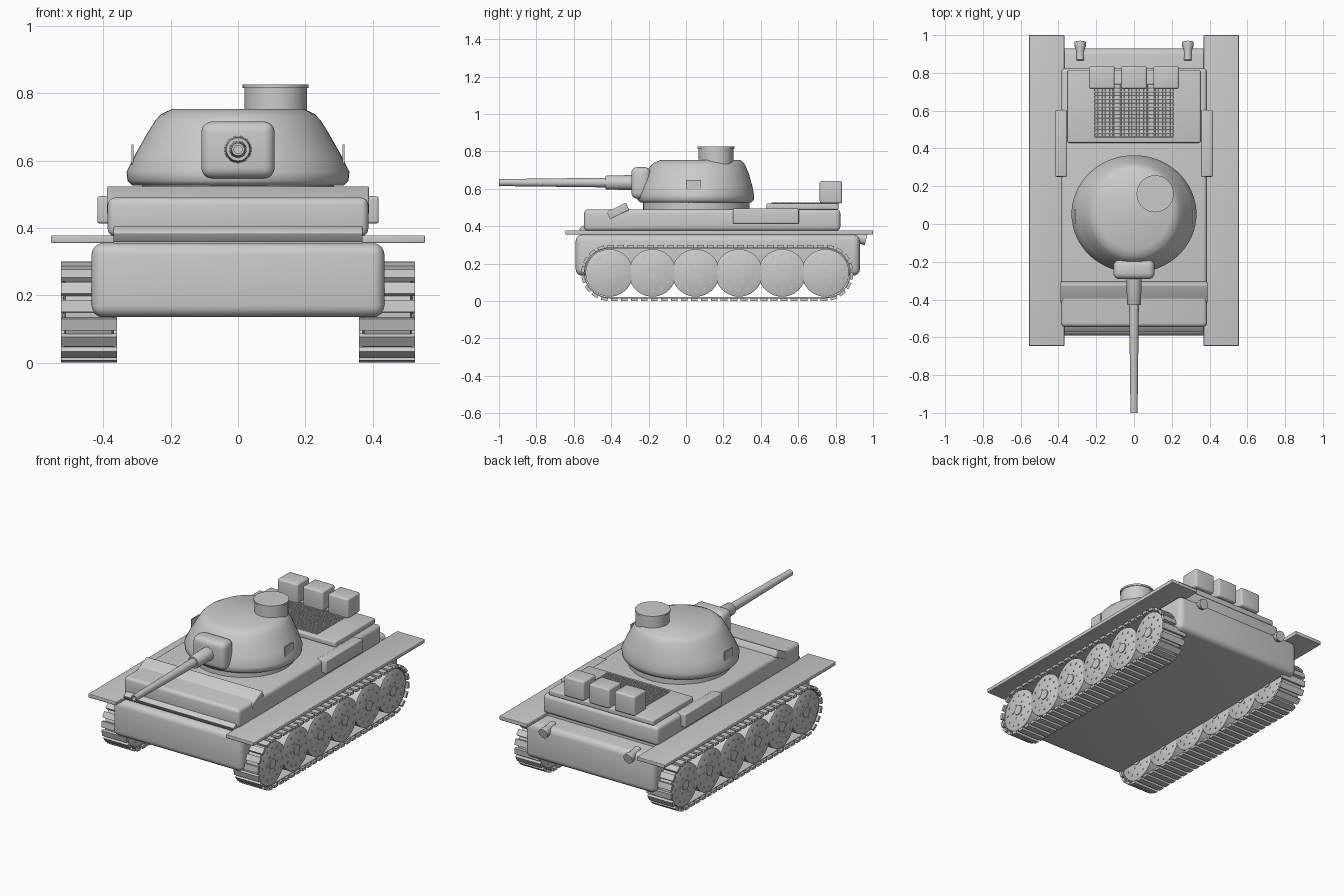
import bpy, bmesh
from math import pi, sin, cos, radians
from mathutils import Matrix, Vector

cube = bpy.data.objects.get("Cube")
if cube:
    bpy.data.objects.remove(cube)

grey = bpy.data.materials.new("plain_grey")
grey.use_nodes = True
grey.diffuse_color = (0.6, 0.6, 0.6, 1)
grey.node_tree.nodes["Principled BSDF"].inputs["Base Color"].default_value = (0.6, 0.6, 0.6, 1)


def finish(name, bm, mirror=False, angle=35):
    """Turn a bmesh into a shaded object, optionally mirrored across x."""
    bmesh.ops.recalc_face_normals(bm, faces=bm.faces)
    mesh = bpy.data.meshes.new(name)
    bm.to_mesh(mesh)
    bm.free()
    mesh.materials.append(grey)
    ob = bpy.data.objects.new(name, mesh)
    bpy.context.collection.objects.link(ob)
    if mirror:
        ob.modifiers.new("mirror", "MIRROR").use_mirror_merge = False
    bpy.ops.object.select_all(action="DESELECT")
    ob.select_set(True)
    bpy.context.view_layer.objects.active = ob
    bpy.ops.object.shade_smooth_by_angle(angle=radians(angle))
    return ob


def box(name, x, y, z, bevel=0, tilt=0, mirror=False):
    """Box from (min, max) ranges, rounded and tilted about x."""
    bm = bmesh.new()
    bmesh.ops.create_cube(bm, size=1)
    size = Vector([r[1] - r[0] for r in (x, y, z)])
    bmesh.ops.scale(bm, verts=bm.verts, vec=size)
    if bevel:
        bmesh.ops.bevel(bm, geom=bm.edges[:], offset=bevel, segments=4,
                        profile=0.5, affect="EDGES")
    mid = Vector([(r[0] + r[1]) / 2 for r in (x, y, z)])
    bm.transform(Matrix.Translation(mid) @ Matrix.Rotation(radians(tilt), 4, "X"))
    return finish(name, bm, mirror)


def add_loft(bm, rings, matrix, seg):
    """Skin elliptical rings (height, rx, ry, y offset) and cap both ends."""
    loops = []
    for h, rx, ry, cy in rings:
        loops.append([bm.verts.new(matrix @ Vector((rx * cos(2 * pi * i / seg),
                      ry * sin(2 * pi * i / seg) + cy, h))) for i in range(seg)])
    for a, b in zip(loops, loops[1:]):
        for i in range(seg):
            j = (i + 1) % seg
            bm.faces.new((a[i], a[j], b[j], b[i]))
    bm.faces.new(loops[0])
    bm.faces.new(loops[-1])


def lathe(name, profile, place, turn=Matrix(), seg=48, mirror=False):
    """Round part from (height, radius) pairs."""
    bm = bmesh.new()
    add_loft(bm, [(h, r, r, 0) for h, r in profile],
             Matrix.Translation(place) @ turn, seg)
    return finish(name, bm, mirror)


# Hull
box("lower_hull", (-.435, .435), (-.59, .93), (.135, .355), .035)
box("hull_filler", (-.37, .37), (-.53, .8), (.34, .4))
box("upper_hull", (-.387, .387), (-.545, .825), (.375, .49), .022)
box("front_slab", (-.389, .389), (-.42, -.307), (.46, .503), .006, 26)
box("lower_front_slab", (-.37, .37), (-.565, -.525), (.365, .4), .004, 35)
box("fender", (.368, .555), (-.645, 1), (.355, .378), .004, mirror=True)
box("side_box", (.355, .418), (.25, .603), (.413, .494), .008, mirror=True)

# Engine deck, grille and stowage
box("engine_deck", (-.352, .352), (.43, .815), (.488, .522), .008)
bm = bmesh.new()
for i in range(15):
    add_loft(bm, [(-.21, .004, .004, 0), (.21, .004, .004, 0)],
             Matrix.Translation((0, .46 + i * .02, .524)) @ Matrix.Rotation(pi / 2, 4, "Y"), 6)
for i in range(22):
    add_loft(bm, [(-.14, .003, .003, 0), (.14, .003, .003, 0)],
             Matrix.Translation((i * .02 - .21, .6, .523)) @ Matrix.Rotation(pi / 2, 4, "X"), 6)
finish("deck_grille", bm)
for i in (-1, 0, 1):
    box("stowage_box", (i * .17 - .068, i * .17 + .068), (.715, .835), (.522, .642), .012)

# Exhaust pipes
lathe("exhaust", [(0, .02), (.06, .022), (.075, .03), (.1, .03)], (.285, .866, .352),
      Matrix.Rotation(radians(-104), 4, "X"), 24, True)

# Turret
lathe("turret_ring", [(.48, .285), (.535, .285)], (0, .055, 0))
bm = bmesh.new()
add_loft(bm, [(.526, .315, .297, .052), (.54, .328, .31, .052), (.567, .331, .311, .053),
              (.62, .304, .296, .057), (.68, .27, .275, .061), (.72, .245, .256, .064),
              (.738, .228, .241, .068), (.753, .196, .215, .078)], Matrix(), 64)
finish("turret", bm, angle=50)
lathe("cupola", [(.72, .093), (.815, .093), (.815, .098), (.826, .098)], (.112, .16, 0))
box("turret_side_plate", (.311, .317), (0, .08), (.575, .647), mirror=True)

# Gun
box("mantlet", (-.109, .109), (-.292, -.19), (.547, .716), .032)
forward = Matrix.Rotation(pi / 2, 4, "X")
lathe("gun_sleeve", [(.25, .041), (.425, .037), (.43, .034)], (0, 0, .633), forward, 32)
lathe("gun_barrel", [(.4, .026), (.97, .019), (1, .019), (1, .012), (.93, .012)],
      (0, 0, .633), forward, 32)

# Running gear
AXLE_Z, FIRST, LAST, COUNT = .15, -.41, .745, 6
ARC, RUN = .142 * pi, LAST - FIRST
LENGTH = 2 * (ARC + RUN)


def track_point(s, offset):
    """Point on the track loop at distance s, and the outward angle there."""
    if s < RUN:
        y, a = LAST - s, pi / 2
    elif s < RUN + ARC:
        y, a = FIRST, pi / 2 + (s - RUN) / ARC * pi
    elif s < 2 * RUN + ARC:
        y, a = FIRST + s - RUN - ARC, -pi / 2
    else:
        y, a = LAST, -pi / 2 + (s - 2 * RUN - ARC) / ARC * pi
    return y + offset * cos(a), AXLE_Z + offset * sin(a), a


# Wheels with hubs and bolts on both faces
bm = bmesh.new()
sideways = Matrix.Rotation(pi / 2, 4, "Y")
for w in range(COUNT):
    y = FIRST + w * RUN / (COUNT - 1)
    centre = Matrix.Translation((.443, y, AXLE_Z))
    add_loft(bm, [(-.074, .12, .12, 0), (-.07, .127, .127, 0),
                  (.07, .127, .127, 0), (.074, .12, .12, 0)], centre @ sideways, 40)
    add_loft(bm, [(-.079, .03, .03, 0), (.079, .03, .03, 0)], centre @ sideways, 20)
    for ring, number in ((.05, 6), (.095, 12)):
        for k in range(number):
            a = 2 * pi * k / number
            spot = Matrix.Translation((0, ring * cos(a), ring * sin(a)))
            add_loft(bm, [(-.077, .006, .006, 0), (.077, .006, .006, 0)],
                     centre @ spot @ sideways, 8)
finish("road_wheels", bm, True)

# Thin belt joining the track pads
bm = bmesh.new()
SAMPLES = 120
loops = []
for i in range(SAMPLES):
    loop = []
    for x, off in ((.375, .13), (.512, .13), (.512, .136), (.375, .136)):
        y, z, a = track_point(i * LENGTH / SAMPLES, off)
        loop.append(bm.verts.new((x, y, z)))
    loops.append(loop)
for i, loop in enumerate(loops):
    after = loops[(i + 1) % SAMPLES]
    for k in range(4):
        m = (k + 1) % 4
        bm.faces.new((loop[k], loop[m], after[m], after[k]))
finish("track_belt", bm, True)

# Track pads
bm = bmesh.new()
PADS = 60
for i in range(PADS):
    y, z, a = track_point((i + .5) * LENGTH / PADS, .1415)
    bmesh.ops.create_cube(bm, size=1, matrix=Matrix.Translation((.443, y, z))
                          @ Matrix.Rotation(a, 4, "X")
                          @ Matrix.Diagonal((.166, .016, .036, 1)))
finish("track_pads", bm, True)
